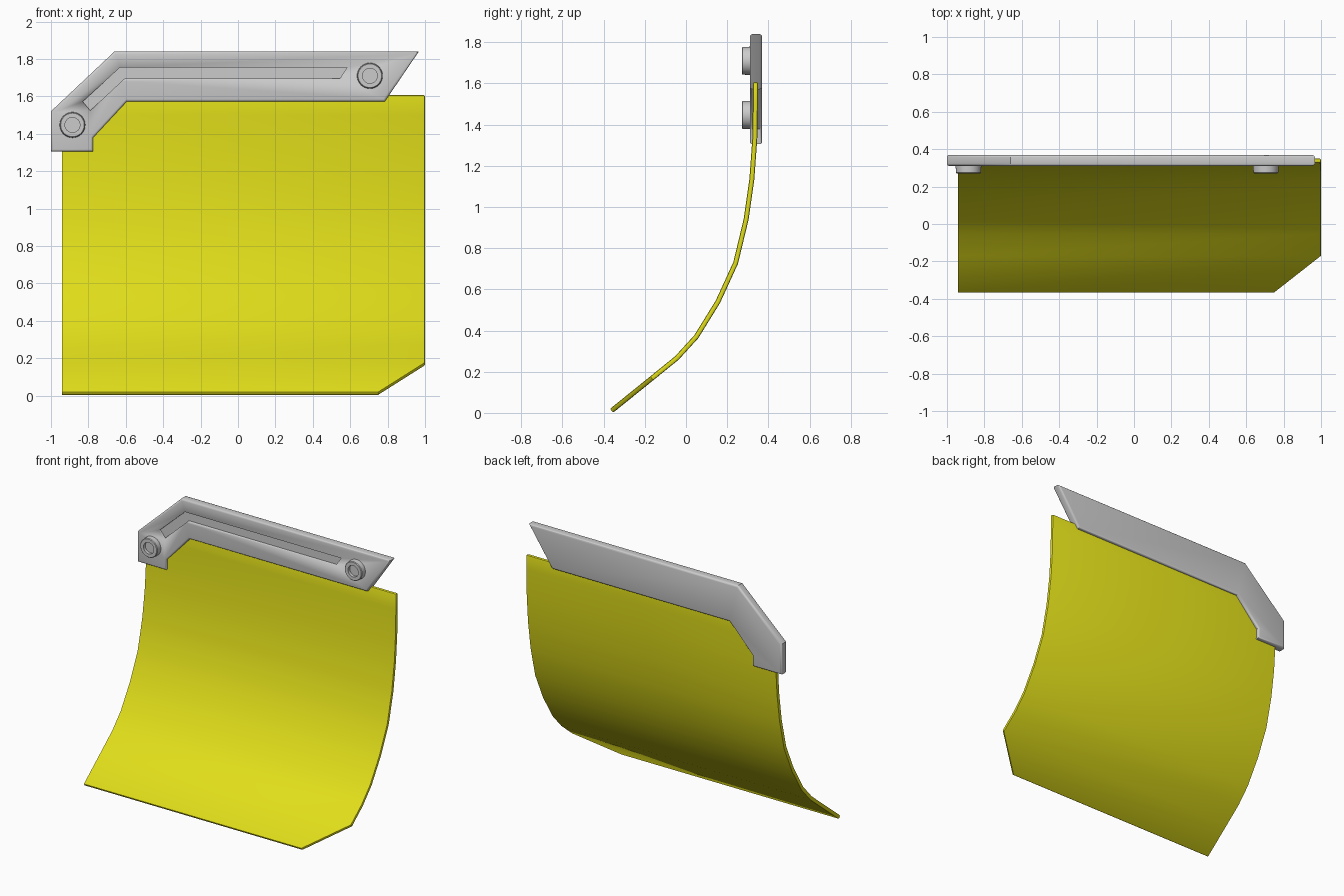
import bpy, bmesh, math
from mathutils import Vector

if "Cube" in bpy.data.objects:
    bpy.data.objects.remove(bpy.data.objects["Cube"])


def finish(name, bm, angle=35):
    bmesh.ops.recalc_face_normals(bm, faces=bm.faces)
    me = bpy.data.meshes.new(name)
    bm.to_mesh(me)
    bm.free()
    ob = bpy.data.objects.new(name, me)
    bpy.context.collection.objects.link(ob)
    bpy.ops.object.select_all(action='DESELECT')
    ob.select_set(True)
    bpy.context.view_layer.objects.active = ob
    bpy.ops.object.shade_smooth_by_angle(angle=math.radians(angle))
    return ob


def plate(name, outline, y0, y1, bevel=0):
    """Extrude an x/z outline along y, optionally rounding both rims."""
    bm = bmesh.new()
    front = [bm.verts.new((x, y0, z)) for x, z in outline]
    back = [bm.verts.new((x, y1, z)) for x, z in outline]
    bm.faces.new(front)
    bm.faces.new(back[::-1])
    n = len(outline)
    for i in range(n):
        j = (i + 1) % n
        bm.faces.new((front[j], front[i], back[i], back[j]))
    bmesh.ops.recalc_face_normals(bm, faces=bm.faces)
    if bevel:
        rims = [e for e in bm.edges if abs(e.verts[0].co.y - e.verts[1].co.y) < 1e-4]
        bmesh.ops.bevel(bm, geom=rims, offset=bevel, segments=3, profile=0.5, affect='EDGES')
    return finish(name, bm)


# Mounting bracket with a shallow bent groove in its front
bracket = plate("bracket", [(-1, 1.305), (-0.774, 1.305), (-0.774, 1.38), (-0.595, 1.572),
                            (0.785, 1.572), (0.967, 1.84), (-0.66, 1.84), (-1, 1.52)],
                0.31, 0.37, 0.013)
cutter = plate("groove_cutter", [(-0.83, 1.572), (-0.79, 1.524), (-0.607, 1.695), (0.545, 1.695),
                                 (0.583, 1.755), (-0.63, 1.755)], 0.25, 0.323)
cutter.hide_render = True
mod = bracket.modifiers.new("groove", 'BOOLEAN')
mod.operation = 'DIFFERENCE'
mod.solver = 'EXACT'
mod.object = cutter
bpy.context.view_layer.objects.active = bracket
bpy.ops.object.modifier_apply(modifier=mod.name)
bpy.data.objects.remove(cutter)


# Round bolt bosses with a recessed centre
def boss(name, cx, cz, sides=32):
    profile = [(0.069, 0.316), (0.067, 0.275), (0.063, 0.271), (0.04, 0.271), (0.04, 0.292)]
    bm = bmesh.new()
    rings = []
    for r, y in profile:
        rings.append([bm.verts.new((cx + r * math.cos(2 * math.pi * k / sides), y,
                                    cz + r * math.sin(2 * math.pi * k / sides)))
                      for k in range(sides)])
    for a, b in zip(rings, rings[1:]):
        for k in range(sides):
            m = (k + 1) % sides
            bm.faces.new((a[k], a[m], b[m], b[k]))
    bm.faces.new(rings[0])
    bm.faces.new(rings[-1])
    return finish(name, bm)


boss("bolt_left", -0.885, 1.447)
boss("bolt_right", 0.705, 1.71)

# Curved sheet: rows of (y, z, left x, right x), thickened along the profile normal
rows = [(-0.362, 0.010, -0.94, 0.75), (-0.166, 0.168, -0.94, 1), (-0.044, 0.267, -0.94, 1),
        (0.05, 0.37, -0.94, 1), (0.155, 0.54, -0.94, 1), (0.241, 0.728, -0.94, 1),
        (0.292, 0.94, -0.94, 1), (0.32, 1.136, -0.94, 1), (0.334, 1.33, -0.94, 1),
        (0.337, 1.5, -0.94, 1), (0.338, 1.607, -0.82, 1)]
half = 0.012
bm = bmesh.new()
loops = []
for i, (y, z, xl, xr) in enumerate(rows):
    a, b = rows[max(i - 1, 0)], rows[min(i + 1, len(rows) - 1)]
    t = Vector((b[0] - a[0], b[1] - a[1])).normalized()
    ny, nz = -t.y * half, t.x * half
    loops.append([bm.verts.new((x, y + s * ny, z + s * nz))
                  for x, s in ((xl, 1), (xr, 1), (xr, -1), (xl, -1))])
for a, b in zip(loops, loops[1:]):
    for k in range(4):
        m = (k + 1) % 4
        bm.faces.new((a[k], a[m], b[m], b[k]))
bm.faces.new(loops[0])
bm.faces.new(loops[-1])
bmesh.ops.recalc_face_normals(bm, faces=bm.faces)
# Round every free rim except the straight left one
rims = [e for e in bm.edges if e.calc_face_angle(0) > 1.0
        and (e.verts[0].co.x + e.verts[1].co.x) / 2 > -0.7]
bmesh.ops.bevel(bm, geom=rims, offset=0.008, segments=2, profile=0.5, affect='EDGES')
sheet = finish("curved_sheet", bm)
yellow = bpy.data.materials.new("yellow")
yellow.diffuse_color = (0.75, 0.73, 0.01, 1)
yellow.use_nodes = True
yellow.node_tree.nodes["Principled BSDF"].inputs["Base Color"].default_value = yellow.diffuse_color
sheet.data.materials.append(yellow)
